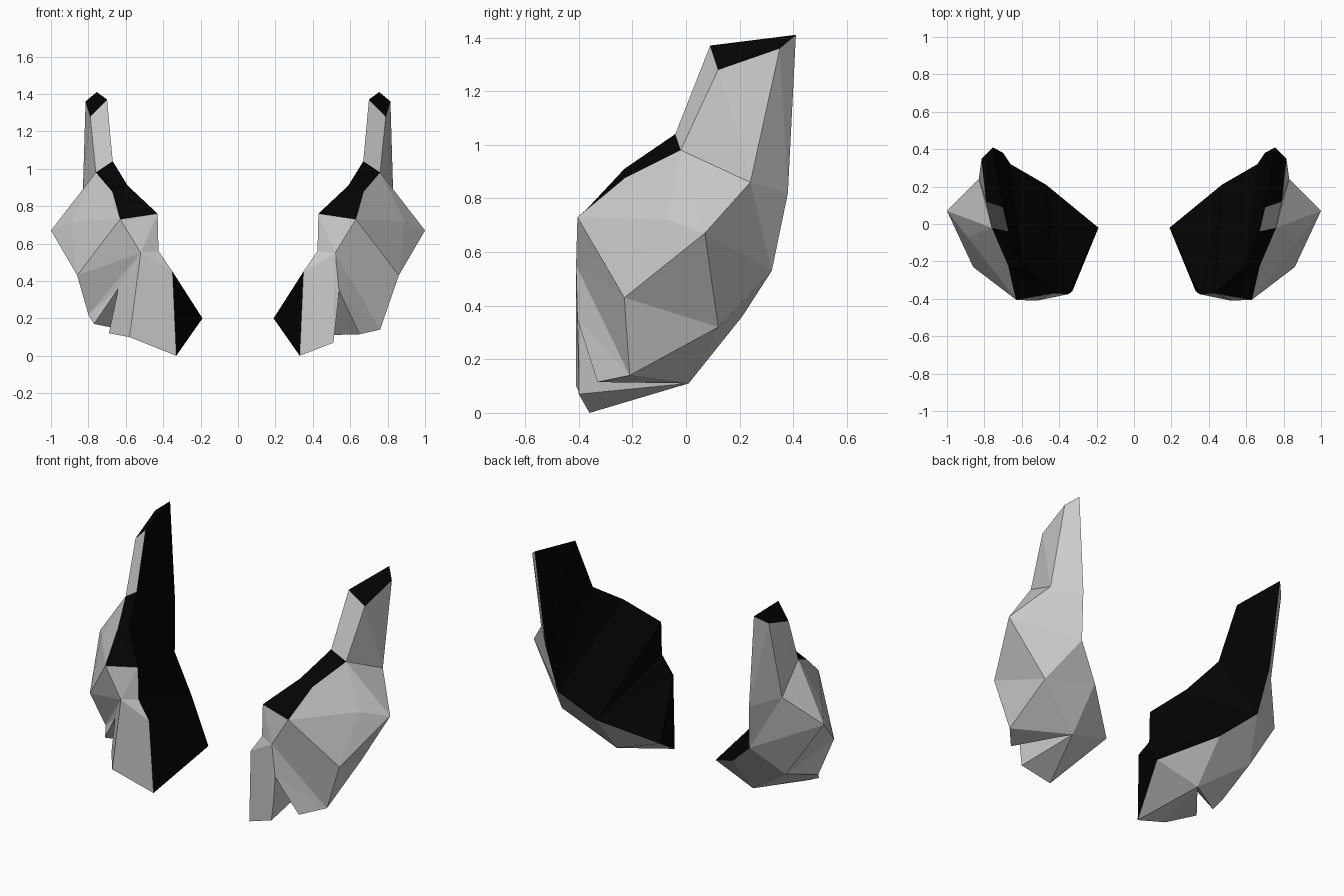
import bpy, bmesh

if "Cube" in bpy.data.objects:
    bpy.data.objects.remove(bpy.data.objects["Cube"])

# Named corner points of one guard (right side, +x)
POINTS = dict(
    # inner back edge, from the low tip up to the spike top
    tip=(.19, -.02, .20), b1=(.47, .21, .36), b2=(.66, .32, .53), b3=(.70, .38, .82), b4=(.755, .41, 1.41),
    # outer side ridge
    keel=(.47, .01, .11), s1=(.77, .12, .32), elbow=(1.0, .07, .67), s2=(.83, .24, .86), s3=(.815, .35, 1.36),
    # front ridge of the outer side
    f0=(.65, -.33, .115), f1=(.76, -.21, .14), f2=(.86, -.23, .43), f3=(.89, -.07, .72),
    f4=(.76, -.02, .98), f5=(.79, .12, 1.28),
    # front panel
    notch=(.54, -.405, .35), fold=(.52, -.41, .55), toe=(.33, -.36, 0), hem=(.51, -.40, .07),
    hem2=(.525, -.40, .2), p1=(.35, -.375, .45), p2=(.425, -.37, .56),
    # bevelled lip: outer rim and inner rim
    r1=(.63, -.405, .73), r2=(.67, -.23, .875),
    i1=(.43, -.37, .76), i2=(.59, -.23, .91), i3=(.67, -.04, 1.04), i4=(.70, .09, 1.37),
)

# The left guard has a wider front panel and a smaller notch
LEFT = dict(hem=(.58, -.41, .10), hem2=(.69, -.26, .12), notch=(.64, -.295, .36),
            f0=(.77, -.21, .17), f1=(.80, -.16, .22))

black = bpy.data.materials.new("black_lining")
black.diffuse_color = (.001, .001, .001, 1)
black.use_nodes = True
black.node_tree.nodes["Principled BSDF"].inputs["Base Color"].default_value = black.diffuse_color


def build_guard(name, points, side):
    bm = bmesh.new()
    v = {k: bm.verts.new((side * x, y, z)) for k, (x, y, z) in points.items()}

    def face(names, mat=0):
        corners = list(dict.fromkeys(names))
        if len(corners) > 2:
            bm.faces.new([v[n] for n in corners]).material_index = mat

    def strip(a, b, mat=0):
        """Triangulated band between two rails of point names."""
        a, b = a.split(), b.split()
        for i in range(len(a) - 1):
            face((a[i], a[i + 1], b[i]), mat)
            face((a[i + 1], b[i + 1], b[i]), mat)

    # outer shell: back, side and front bands
    strip("tip b1 b2", "keel s1 elbow")
    strip("elbow s2 s3", "b2 b3 b4")
    strip("f0 f1 f2 f3 f4 f5", "keel s1 elbow elbow s2 s3")
    strip("f0 f1 f2 f3 f4", "notch fold r1 r1 r2")
    face(("f4", "f5", "i4", "i3"))

    # front panel, notch and underside
    strip("toe p1 p2 i1", "hem fold fold r1")
    strip("hem fold", "hem2 notch")
    strip("f0 notch hem2 hem toe", "keel keel keel keel tip")

    # black lip, spike end and inner lining
    strip("r1 r2 f4", "i1 i2 i3", 1)
    face(("f5", "s3", "b4", "i4"), 1)
    strip("tip tip b1 b1 b1 b2 b3 b3", "toe p1 p2 i1 i2 i3 i4 b4", 1)
    face(("tip", "b1", "p1"), 1) if not bm.faces.get([v["tip"], v["b1"], v["p1"]]) else None

    bmesh.ops.recalc_face_normals(bm, faces=bm.faces)
    mesh = bpy.data.meshes.new(name)
    bm.to_mesh(mesh)
    bm.free()
    mesh.materials.append(None)
    mesh.materials.append(black)
    bpy.context.collection.objects.link(bpy.data.objects.new(name, mesh))


build_guard("right_guard", POINTS, 1)
build_guard("left_guard", {**POINTS, **LEFT}, -1)
